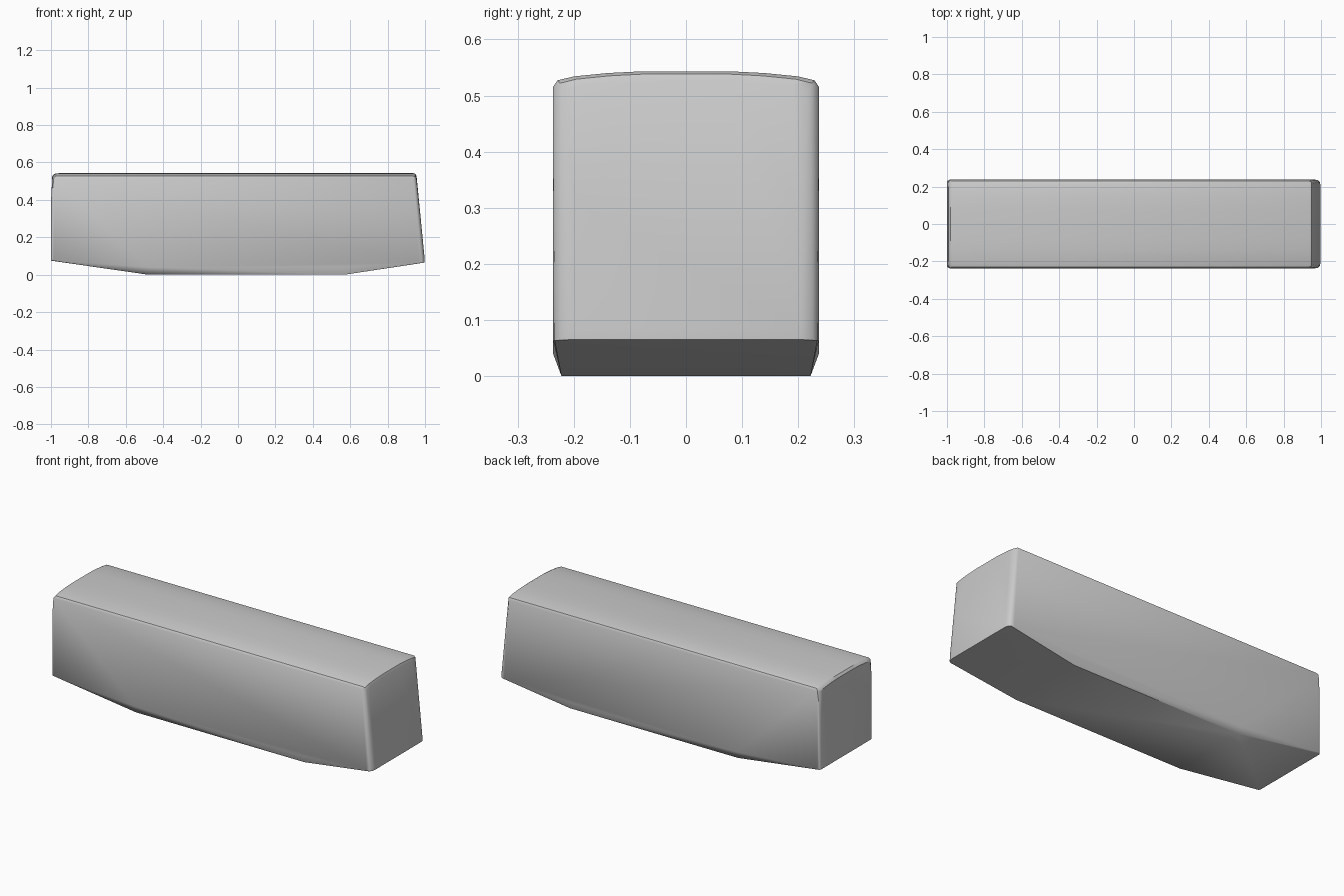
import bpy, bmesh
from math import radians

if "Cube" in bpy.data.objects:
    bpy.data.objects.remove(bpy.data.objects["Cube"])

# Half-section of the gently crowned roof: (y, z)
ROOF = [(0.08, 0.543), (0.14, 0.540), (0.20, 0.534), (0.229, 0.527), (0.237, 0.515)]

pts = []
# Roof runs between the two ends
for x_mid, x_side in [(-0.955, -0.985), (0.938, 0.938)]:
    for i, (y, z) in enumerate(ROOF):
        t = i / (len(ROOF) - 1)
        pts.append((x_mid + (x_side - x_mid) * t, y, z))

# Rounded upper lip of each end
pts += [(-0.982, y, z - 0.004) for y, z in ROOF[:4]]
pts += [(-0.993, y * 0.97, z - 0.016) for y, z in ROOF[:4]]
pts += [(0.949, y * 0.98, z - 0.005) for y, z in ROOF[:4]]
pts += [(0.955, y * 0.95, z - 0.018) for y, z in ROOF[:4]]

# Upright rear end with small rounded corners
pts += [(-1.0, 0.224, 0.075), (-1.0, 0.222, 0.38),
        (-0.995, 0.233, 0.0745), (-0.995, 0.232, 0.42),
        (-0.985, 0.237, 0.076), (-0.985, 0.237, 0.515)]

# Sloping nose with wider rounded corners
pts += [(0.998, 0.205, 0.065), (0.998, 0.205, 0.085),
        (0.993, 0.225, 0.064), (0.992, 0.225, 0.09),
        (0.983, 0.234, 0.063), (0.981, 0.234, 0.09),
        (0.968, 0.237, 0.065), (0.966, 0.237, 0.09),
        (0.976, 0.20, 0.31)]

# Flat belly and lower side chamfer
pts += [(-0.48, 0.222, 0.0), (0.57, 0.222, 0.0),
        (-0.48, 0.237, 0.04), (0.57, 0.237, 0.04)]

# Wrap both mirrored halves into one closed shell
bm = bmesh.new()
for x, y, z in pts:
    for s in (-1, 1):
        bm.verts.new((x, s * y, z))
hull = bmesh.ops.convex_hull(bm, input=bm.verts[:])
loose = [v for v in bm.verts if not v.link_faces]
bmesh.ops.delete(bm, geom=loose, context='VERTS')
bmesh.ops.dissolve_limit(bm, angle_limit=radians(0.5), verts=bm.verts[:], edges=bm.edges[:])
bmesh.ops.recalc_face_normals(bm, faces=bm.faces[:])

mesh = bpy.data.meshes.new("body_shell")
bm.to_mesh(mesh)
bm.free()
body = bpy.data.objects.new("body_shell", mesh)
bpy.context.collection.objects.link(body)
bpy.context.view_layer.objects.active = body
body.select_set(True)
bpy.ops.object.shade_smooth_by_angle(angle=radians(35))
